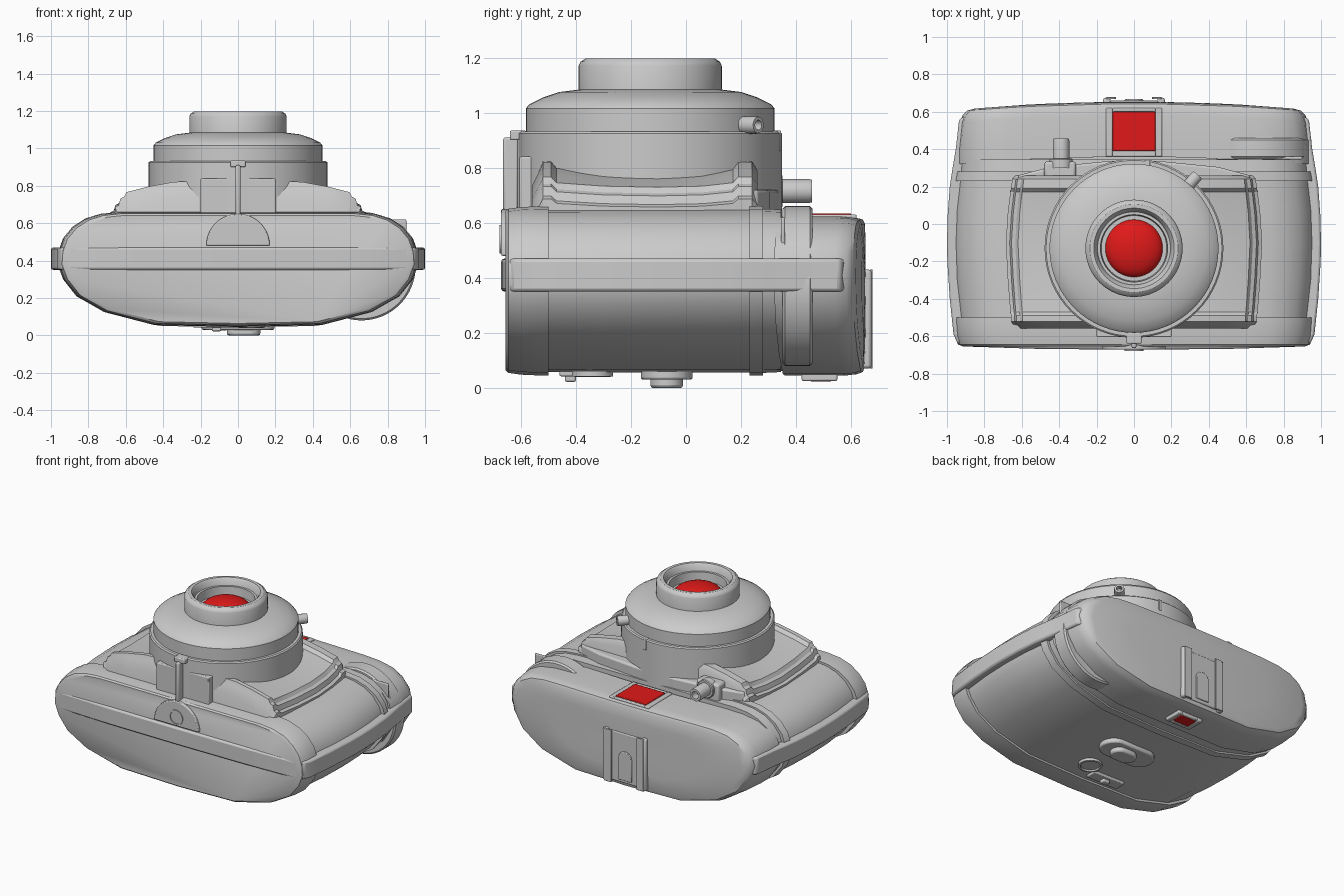
import bpy, bmesh, math
from mathutils import Vector

if "Cube" in bpy.data.objects:
    bpy.data.objects.remove(bpy.data.objects["Cube"])

LENS_Y = -0.13
red = bpy.data.materials.new("red_glass")
red.diffuse_color = (0.75, 0.01, 0.01, 1)
red.use_nodes = True
red.node_tree.nodes["Principled BSDF"].inputs["Base Color"].default_value = red.diffuse_color


def finish(name, bm, mat=None, bevel=0, angle=32):
    bmesh.ops.recalc_face_normals(bm, faces=bm.faces)
    me = bpy.data.meshes.new(name)
    bm.to_mesh(me)
    bm.free()
    ob = bpy.data.objects.new(name, me)
    bpy.context.collection.objects.link(ob)
    if mat:
        me.materials.append(mat)
    if bevel:
        m = ob.modifiers.new("bevel", 'BEVEL')
        m.width, m.segments, m.limit_method = bevel, 2, 'ANGLE'
    bpy.ops.object.select_all(action='DESELECT')
    bpy.context.view_layer.objects.active = ob
    ob.select_set(True)
    bpy.ops.object.shade_smooth_by_angle(angle=math.radians(angle))
    return ob


def loft(name, half, stations, zc=0.36, arch=0.0):
    """Mirror a half xz profile and sweep it along y; stations are (y, x scale, z scale)."""
    ring = half + [(-x, z) for x, z in reversed(half) if x > 0]
    bm = bmesh.new()
    rows = [[bm.verts.new((x * sx, y - arch * (x * sx) ** 2, zc + (z - zc) * sz))
             for x, z in ring] for y, sx, sz in stations]
    n = len(ring)
    for a, b in zip(rows, rows[1:]):
        for i in range(n):
            bm.faces.new((a[i], a[(i + 1) % n], b[(i + 1) % n], b[i]))
    bm.faces.new(rows[0])
    bm.faces.new(rows[-1])
    return finish(name, bm)


def lathe(name, prof, center, axis=(0, 0, 1), seg=64, mat=None):
    """Spin (radius, height) points about an axis."""
    bm = bmesh.new()
    vs = [bm.verts.new((r, 0, h)) for r, h in prof]
    es = [bm.edges.new(p) for p in zip(vs, vs[1:])]
    bmesh.ops.spin(bm, geom=vs + es, cent=(0, 0, 0), axis=(0, 0, 1),
                   angle=2 * math.pi, steps=seg)
    bmesh.ops.remove_doubles(bm, verts=bm.verts, dist=1e-5)
    q = Vector((0, 0, 1)).rotation_difference(Vector(axis).normalized())
    for v in bm.verts:
        v.co = q @ v.co + Vector(center)
    return finish(name, bm, mat)


def knob(name, center, axis, r, h, hollow=0, seg=32):
    prof = [(0, 0), (r, 0), (r, h * .9), (r * .92, h)]
    prof += [(hollow, h), (hollow, h * .6), (0, h * .6)] if hollow else [(0, h)]
    return lathe(name, prof, center, axis, seg)


def box(name, x, y, z, mat=None, bevel=0.006):
    bm = bmesh.new()
    bmesh.ops.create_cube(bm, size=1)
    for v in bm.verts:
        v.co = [sum(r) / 2 + c * (r[1] - r[0]) for c, r in zip(v.co, (x, y, z))]
    return finish(name, bm, mat, bevel)


def slab(name, pts, lo, hi, plane='xy', bevel=0.012):
    """Extrude a flat outline along z (plane xy) or along y (plane xz)."""
    bm = bmesh.new()
    place = (lambda a, b, c: (a, b, c)) if plane == 'xy' else (lambda a, b, c: (a, c, b))
    low = [bm.verts.new(place(a, b, lo)) for a, b in pts]
    top = [bm.verts.new(place(a, b, hi)) for a, b in pts]
    bm.faces.new(low)
    bm.faces.new(top)
    for i in range(len(pts)):
        j = (i + 1) % len(pts)
        bm.faces.new((low[i], low[j], top[j], top[i]))
    return finish(name, bm, None, bevel)


def mirrored(half):
    return half + [(-x, y) for x, y in reversed(half) if x > 0]


def stadium(cx, cy, hw, r, n=12):
    return [(cx + math.copysign(hw, math.cos(a)) + r * math.cos(a), cy + r * math.sin(a))
            for a in [2 * math.pi * (i + .5) / (2 * n) for i in range(2 * n)]]


# main body with grips sunk between end flanges
body = [(0, .045), (.45, .055), (.72, .125), (.87, .21), (.94, .3), (.97, .38), (.965, .45),
        (.94, .52), (.89, .58), (.82, .625), (.74, .65), (.64, .66), (0, .66)]
loft("body", body, [(-.655, .94, .94), (-.645, .97, .97), (-.6, .985, .99), (-.53, .99, 1),
                    (-.5, .99, 1), (-.5, .965, .96), (-.3, .988, .965), (-.1, .995, .965),
                    (.08, .988, .965), (.23, .97, .965), (.23, .995, 1), (.28, .985, 1),
                    (.28, .965, .97), (.345, .96, .96)])
# side and base band
slab("band", mirrored([(0, -.672), (.5, -.668), (.9, -.655), (.945, -.635), (.965, -.59),
                       (.985, -.4), (.998, -.2), (1, -.1), (.996, .05), (.985, .2), (.97, .3),
                       (.953, .4), (.935, .56), (.88, .59), (0, .59)]), .35, .47)

# raised front plate with rims at both ends
plate = [(0, .5), (.685, .5), (.685, .69), (.665, .7), (.655, .735), (.635, .745), (.62, .77),
         (.5, .8), (.36, .825), (.2, .832), (0, .832)]
loft("front_plate", plate, [(-.56, .92, .8), (-.53, .95, .93), (-.52, .96, .99), (-.49, .96, .99),
                            (-.47, .965, .94), (-.3, .985, .91), (-.1, 1, .9), (.06, .985, .91),
                            (.17, .965, .94), (.19, .96, .99), (.24, .95, .99), (.26, .92, .92)])
box("mount_front", (-.2, .2), (-.605, -.3), (.55, .84))
slab("mount_top_ledge", mirrored([(0, .34), (.15, .335), (.45, .305), (.62, .26), (.62, .2), (0, .2)]),
     .5, .72)

# top housing with arched face
house = [(0, .045), (.42, .05), (.7, .12), (.86, .22), (.925, .32), (.945, .41), (.925, .5),
         (.87, .56), (.79, .6), (.68, .618), (.55, .622), (.16, .622), (0, .622)]
loft("top_housing", house, [(.33, .97, .95), (.36, .97, .95), (.36, 1, 1), (.45, 1, 1),
                            (.58, .985, 1), (.62, .97, .985), (.642, .945, .96), (.65, .9, .9),
                            (.653, .6, .6), (.653, .3, .3), (.653, .03, .03)], arch=.045)
# winding wheel in the housing
lathe("winding_wheel", [(0, 0), (.28, 0), (.29, .01), (.29, .1), (.28, .11), (0, .11)],
      (.66, .35, .37), (0, 1, 0))
box("wheel_guard", (.44, .9), (.345, .36), (.5, .62))

# lens barrel, nose ring and glass
lathe("lens_barrel", [(0, .6), (.478, .6), (.478, .925), (.47, .932), (.452, .932), (.452, 1.015),
                      (.44, 1.03), (.39, 1.055), (.33, 1.075), (.25, 1.085), (0, 1.085)],
      (0, LENS_Y, 0))
lathe("nose_ring", [(.26, 1.05), (.26, 1.17), (.253, 1.185), (.235, 1.197), (.215, 1.197),
                    (.205, 1.185), (.195, 1.15), (.18, 1.15), (.175, 1.09), (0, 1.09)],
      (0, LENS_Y, 0))
lathe("front_glass", [(.155 * math.cos(a), 1.08 + .07 * math.sin(a))
                      for a in [i * math.pi / 20 for i in range(11)]],
      (0, LENS_Y, 0), mat=red)
d = Vector((.65, .75, 0)).normalized()
knob("aperture_pin", Vector((0, LENS_Y, .955)) + d * .42, d, .032, .1, .018, 20)
box("shutter_tab", (.06, .085), (.31, .345), (.86, .935), bevel=.004)
box("catch_tab", (-.1, -.06), (.31, .335), (.83, .9), bevel=.004)

# shutter release with bracket
box("release_bracket", (-.48, -.31), (.24, .335), (.6, .76), bevel=.015)
knob("release_collar", (-.39, .3, .715), (0, 1, 0), .062, .05)
knob("release_button", (-.39, .33, .715), (0, 1, 0), .044, .128, .025)

# viewfinder windows, front and rear
for name, z0, z1, hw, y0, y1 in (("front_finder", .59, .63, .115, .39, .6),
                                 ("rear_finder", .03, .08, .06, .45, .53)):
    e = .004 if z0 > .3 else -.006
    box(name + "_glass", (-hw, hw), (y0, y1), (min(z0, z0 + e), z1 + max(e, 0)), red, .004)
    for s in (-1, 1):
        a, b = sorted((s * hw, s * (hw + .035)))
        box(name + "_side_frame", (a, b), (y0 - .03, y1 + .02), (z0 - .005, z1))
        ya, yb = (y0 - .03, y0) if s < 0 else (y1, y1 + .02)
        box(name + "_end_frame", (-hw, hw), (ya, yb), (z0 - .005, z1))

# accessory shoe
box("shoe_base", (-.13, .13), (.63, .659), (.08, .42))
slab("shoe_tongue", stadium(0, .25, 0, .05) [:12] + [(-.05, .1), (.05, .1)], .65, .667, 'xz', .004)
for s in (-1, 1):
    a, b = sorted((s * .125, s * .165))
    box("shoe_rail", (a, b), (.63, .675), (.07, .43), bevel=.012)
    a, b = sorted((s * .095, s * .15))
    box("shoe_lip", (a, b), (.668, .678), (.07, .43), bevel=.003)

# tripod boss and swing-out foot on the base
boss = [(.17 * math.cos(a), .48 + .17 * math.sin(a)) for a in [i * math.pi / 20 for i in range(21)]]
slab("tripod_boss", boss, -.672, -.6, 'xz', .006)
lathe("tripod_socket", [(.052, 0), (.052, .006), (.042, .006), (.042, -.02)],
      (0, -.672, .54), (0, -1, 0), 32)
box("foot_rod", (-.013, .013), (-.664, -.61), (.64, .91), bevel=.008)
box("foot_cap", (-.04, .04), (-.64, -.58), (.9, .935))

# back latch, film window and slide
slab("latch_plate", stadium(0, -.07, .1, .095), .03, .07, bevel=.008)
slab("latch_button", stadium(.03, -.07, .03, .06), 0, .06, bevel=.01)
lathe("film_window", [(.075, .06), (.075, .042), (.062, .04), (.06, .05), (0, .05)],
      (.07, -.34, 0), seg=40)
box("slide_track", (-.24, 0), (-.46, -.38), (.042, .08))
box("slide_knob", (-.14, -.09), (-.44, -.4), (.022, .06))
